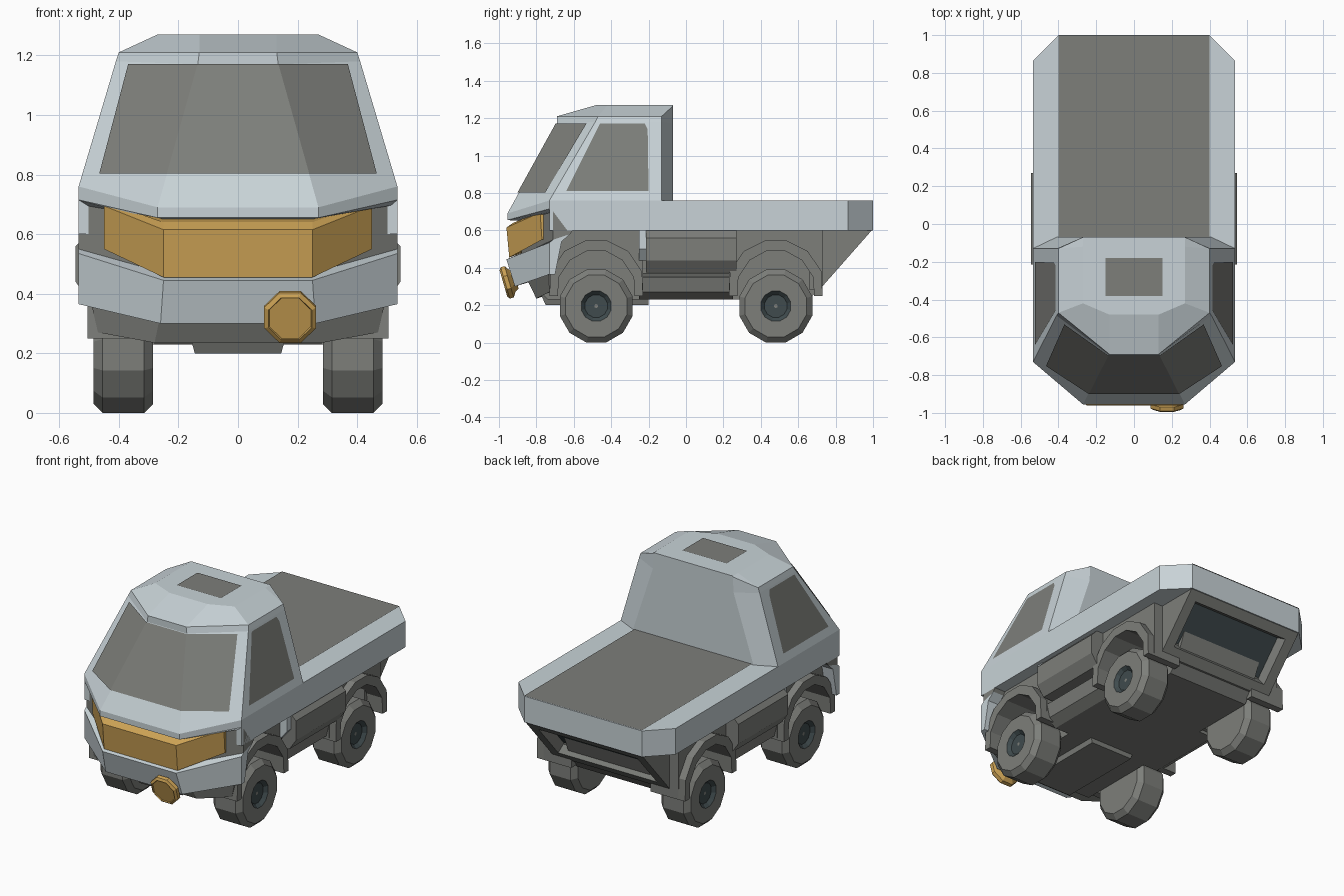
import bpy, bmesh, math
from mathutils import Matrix, Vector

if "Cube" in bpy.data.objects:
    bpy.data.objects.remove(bpy.data.objects["Cube"])


def material(name, rgb):
    m = bpy.data.materials.new(name)
    m.diffuse_color = (*rgb, 1)
    m.use_nodes = True
    m.node_tree.nodes["Principled BSDF"].inputs["Base Color"].default_value = m.diffuse_color
    return m


BODY = material("pale blue grey", (0.58, 0.65, 0.68))
GREY = material("warm grey", (0.205, 0.21, 0.195))
GOLD = material("amber", (0.60, 0.36, 0.09))
DARK = material("dark slate", (0.05, 0.07, 0.075))


def finish(name, bm, mats, mirror=False, closed=True):
    bmesh.ops.remove_doubles(bm, verts=bm.verts, dist=0.0005)
    if closed:
        bmesh.ops.recalc_face_normals(bm, faces=bm.faces)
    me = bpy.data.meshes.new(name)
    bm.to_mesh(me)
    bm.free()
    for m in mats:
        me.materials.append(m)
    ob = bpy.data.objects.new(name, me)
    bpy.context.collection.objects.link(ob)
    if mirror:
        ob.modifiers.new("Mirror", 'MIRROR')
    return ob


def both(half):
    """Half outline completed by its mirror image across x = 0."""
    return half + [(-x, y, z) for x, y, z in reversed(half)]


def loft(name, rings, mats, bands=None, mirror=False):
    """Skin between closed rings, capped at both ends."""
    bm = bmesh.new()
    vs = [[bm.verts.new(p) for p in r] for r in rings]
    n = len(vs[0])
    for i in range(len(vs) - 1):
        for k in range(n):
            j = (k + 1) % n
            f = bm.faces.new((vs[i][k], vs[i][j], vs[i + 1][j], vs[i + 1][k]))
            f.material_index = bands[i] if bands else 0
    bm.faces.new(vs[0])
    bm.faces.new(vs[-1])
    return finish(name, bm, mats, mirror)


def prism_x(name, prof, x0, x1, mat, mirror=False):
    return loft(name, [[(x, y, z) for y, z in prof] for x in (x0, x1)], [mat], mirror=mirror)


def prism_y(name, prof, y0, y1, mat):
    return loft(name, [[(x, y, z) for x, z in prof] for y in (y0, y1)], [mat], mirror=True)


def sheet(name, faces, mat, mirror=False):
    """Thin painted panel made of single faces."""
    bm = bmesh.new()
    for pts in faces:
        bm.faces.new([bm.verts.new(p) for p in pts])
    return finish(name, bm, [mat], mirror, closed=False)


def lathe(name, prof, n, matrix, mats, bands, mirror=False):
    """Faceted turning around local x; profile is (x, radius)."""
    s = 1 / math.cos(math.pi / n)
    angles = [(k + 0.5) * 2 * math.pi / n for k in range(n)]
    rings = [[matrix @ Vector((t, r * s * math.cos(a), r * s * math.sin(a))) for a in angles]
             for t, r in prof]
    ob = loft(name, rings, mats, bands, mirror)
    return ob


# Cab with sloped roof edges and belt line
loft("cab", [both(h) for h in (
    [(.13, -.48, 1.27), (.27, -.42, 1.27), (.27, -.12, 1.27), (.27, -.07, 1.27)],
    [(.13, -.69, 1.21), (.40, -.47, 1.21), (.40, -.13, 1.21), (.27, -.07, 1.265)],
    [(.135, -.69, 1.17), (.41, -.485, 1.18), (.41, -.13, 1.18), (.275, -.07, 1.17)],
    [(.27, -.955, .69), (.535, -.73, .76), (.535, -.13, .76), (.41, -.07, .76)],
    [(.27, -.955, .655), (.535, -.73, .715), (.535, -.13, .715), (.41, -.07, .715)])], [BODY])

# Nose: recessed grille opening and bumper
loft("nose_and_bumper", [both(h) for h in (
    [(.27, -.955, .655), (.535, -.73, .715), (.53, -.6, .70)],
    [(.25, -.88, .65), (.535, -.71, .70), (.53, -.55, .68)],
    [(.25, -.88, .47), (.535, -.71, .55), (.535, -.62, .58)],
    [(.25, -.96, .445), (.535, -.73, .535), (.535, -.665, .54)],
    [(.26, -.915, .30), (.535, -.73, .365), (.535, -.70, .365)])],
    [BODY, GREY], [0, 1, 0, 0])

# Wrap-around amber grille
loft("grille", [both(h) for h in (
    [(.25, -.925, .64), (.45, -.75, .71), (.45, -.68, .71)],
    [(.25, -.96, .615), (.45, -.78, .695), (.45, -.68, .695)],
    [(.25, -.945, .455), (.45, -.77, .55), (.45, -.68, .55)])], [GOLD])

# Windscreen in three facets
e = 0.006


def screen_edge(z, u):
    t = (1.17 - z) / 0.48
    f = Vector((.135 + .135 * t, -.69 - .265 * t, z))
    t = (1.18 - z) / 0.42
    s = Vector((.41 + .125 * t, -.485 - .245 * t, z))
    p = f.lerp(s, u) + Vector((0.4 * e if u else 0, -e, 0.5 * e))
    return p


a, b = screen_edge(1.168, 0), screen_edge(.80, 0)
c, d = screen_edge(.80, .79), screen_edge(1.168, .83)
flip = lambda p: Vector((-p.x, p.y, p.z))
sheet("windscreen", [(flip(a), flip(b), b, a), (a, b, c, d),
                     (flip(d), flip(c), flip(b), flip(a))], GREY)

# Side windows
sheet("side_window", [[(.407 + (1.18 - z) * .298 + e, y, z) for y, z in
      ((-.64, .81), (-.20, .81), (-.205, 1.14), (-.22, 1.17), (-.46, 1.17))]], GREY, True)

# Roof hatch and load floor
sheet("roof_hatch", [[(-.15, -.38, 1.274), (.15, -.38, 1.274),
                      (.15, -.18, 1.274), (-.15, -.18, 1.274)]], GREY)
sheet("bed_floor", [[(-.40, -.068, .764), (.40, -.068, .764),
                     (.40, 1, .764), (-.40, 1, .764)]], GREY)

# Load bed slab and belt
loft("bed", [both([(.535, -.73, z), (.535, .865, z), (.40, 1.0, z)]) for z in (.76, .60)], [BODY])

# Chassis core and skid plate
prism_x("chassis", [(-.86, .36), (-.74, .23), (.66, .23), (.72, .30), (.85, .61), (-.7, .61)],
        -.28, .28, GREY)
loft("skid_plate", [both([(.175, -.80, .31), (.175, -.2, .31)]),
                    both([(.145, -.75, .20), (.145, -.2, .20)])], [GREY])

# Apron under the bumper
loft("front_apron", [both([(.25, -.87, .38), (.505, -.735, .42), (.505, -.69, .42)]),
                     both([(.28, -.80, .235), (.47, -.73, .27), (.47, -.69, .27)])], [GREY])

# Sloping tail with a dark recess
tail = prism_x("tail", [(.66, .28), (.72, .29), (.995, .602), (.66, .602)], -.40, .40, GREY)
tail.data.materials.append(DARK)
bm = bmesh.new()
bm.from_mesh(tail.data)
bm.normal_update()
face = [f for f in bm.faces if f.normal.y > 0.3 and f.normal.z < -0.2]
bmesh.ops.inset_region(bm, faces=face, thickness=.09)
bmesh.ops.inset_region(bm, faces=face, thickness=.02, depth=-.06)
for f in face:
    f.material_index = 1
bm.to_mesh(tail.data)
bm.free()

# Wheels, flares and arch panels
inner = [(-.205, .25), (-.20, .35), (-.14, .44), (-.05, .49)]
outer = [(-.25, .25), (-.245, .38), (-.17, .49), (-.06, .545)]
panel = [(-.25, .25), (-.25, .61)]
arch = lambda pts: pts + [(-y, z) for y, z in reversed(pts)]
for tag, yc in (("front", -.48), ("rear", .48)):
    shift = lambda pts: [(y + yc, z) for y, z in pts]
    rim = list(reversed(arch(inner)))
    prism_x(tag + "_flare", shift(arch(outer) + rim), .28, .505, GREY, True)
    prism_x(tag + "_arch_panel", shift(arch(panel) + rim), .27, .46, GREY, True)
    lathe(tag + "_wheel", [(.285, .02), (.285, .165), (.315, .195), (.455, .195), (.485, .165),
                           (.485, .08), (.465, .06), (.465, .01)], 12,
          Matrix.Translation((0, yc, .195)), [GREY, DARK], [0, 0, 0, 0, 0, 1, 1], True)

# Side tanks, brackets and sills
prism_y("side_tank", [(.27, .605), (.50, .605), (.545, .56), (.545, .44), (.50, .375), (.27, .375)],
        -.215, .27, GREY)
prism_y("tank_bracket", [(.27, .605), (.51, .605), (.51, .50), (.46, .44), (.27, .44)],
        -.25, -.215, BODY)
prism_y("sill", [(.27, .37), (.46, .35), (.44, .27), (.38, .23), (.27, .23)], -.25, .25, GREY)

# Single amber fog lamp, tilted down
tilt = Matrix(((0, 1, 0, .175), (-.96, 0, -.28, -.928), (-.28, 0, .96, .33), (0, 0, 0, 1)))
lathe("fog_lamp", [(-.02, .05), (0, .06), (.018, .087), (.04, .087), (.05, .073), (.044, .07),
                   (.044, .01)], 8, tilt, [GOLD], [0] * 6)
